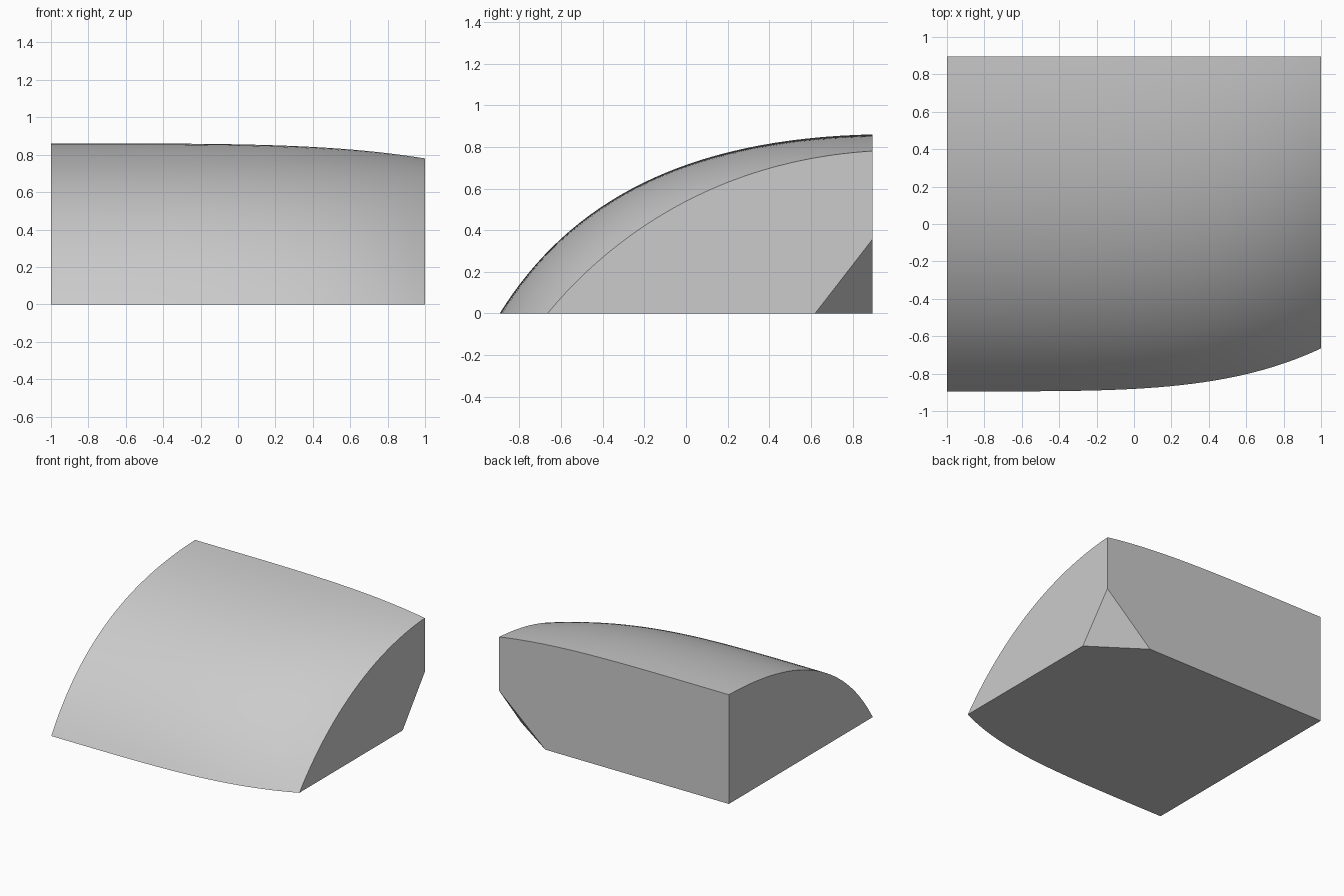
import bpy
import bmesh
from math import radians
from mathutils import Vector

cube = bpy.data.objects.get("Cube")
if cube:
    bpy.data.objects.remove(cube, do_unlink=True)

BACK = 0.895
SECTIONS, STEPS = 32, 32

# Cubic profiles (y, z) from the front lip to the back top edge
LEFT_PROFILE = [Vector(p) for p in ((1.0, 0), )] and None
NEAR = [Vector(p) for p in ((-0.895, 0), (-0.56, 0.54), (0, 0.84), (BACK, 0.86))]
FAR = [Vector(p) for p in ((-0.665, 0), (-0.36, 0.37), (0.15, 0.735), (BACK, 0.78))]
del LEFT_PROFILE


def bezier(p, t):
    s = 1 - t
    return p[0] * s**3 + p[1] * 3 * s * s * t + p[2] * 3 * s * t * t + p[3] * t**3


def section(bm, u):
    """Closed cross-section, drooping increasingly toward the +x end."""
    ctrl = [a.lerp(b, u**4.1) for a, b in zip(NEAR, FAR)]
    outline = [bezier(ctrl, i / STEPS) for i in range(STEPS + 1)]
    outline.append(Vector((BACK, 0)))
    return [bm.verts.new((2 * u - 1, p.x, p.y)) for p in outline]


# Loft the solid through its sections and cap both ends
bm = bmesh.new()
rings = [section(bm, i / SECTIONS) for i in range(SECTIONS + 1)]
for a, b in zip(rings, rings[1:]):
    for i in range(len(a)):
        j = (i + 1) % len(a)
        bm.faces.new((a[i], a[j], b[j], b[i]))
bm.faces.new(rings[0])
bm.faces.new(rings[-1])
bmesh.ops.recalc_face_normals(bm, faces=bm.faces[:])

# Merge the flat underside and back into single faces
for direction in (Vector((0, 0, -1)), Vector((0, 1, 0))):
    bm.normal_update()
    flat = [f for f in bm.faces if f.normal.dot(direction) > 0.9999]
    bmesh.ops.dissolve_faces(bm, faces=flat, use_verts=False)

# Slice off the lower back corner and close the cut
a, b, c = (Vector(p) for p in ((1, 0.62, 0), (1, BACK, 0.355), (0.6, BACK, 0)))
normal = (b - a).cross(c - a)
if normal.dot(Vector((1, BACK, 0)) - a) < 0:
    normal.negate()
bmesh.ops.bisect_plane(bm, geom=bm.verts[:] + bm.edges[:] + bm.faces[:],
                       plane_co=a, plane_no=normal.normalized(), clear_outer=True)
bmesh.ops.holes_fill(bm, edges=[e for e in bm.edges if e.is_boundary], sides=0)
bmesh.ops.recalc_face_normals(bm, faces=bm.faces[:])

mesh = bpy.data.meshes.new("curved_slope_block")
bm.to_mesh(mesh)
bm.free()
block = bpy.data.objects.new("curved_slope_block", mesh)
bpy.context.collection.objects.link(block)

# Smooth crown with crisp borders
bpy.ops.object.select_all(action="DESELECT")
block.select_set(True)
bpy.context.view_layer.objects.active = block
bpy.ops.object.shade_smooth_by_angle(angle=radians(25))
